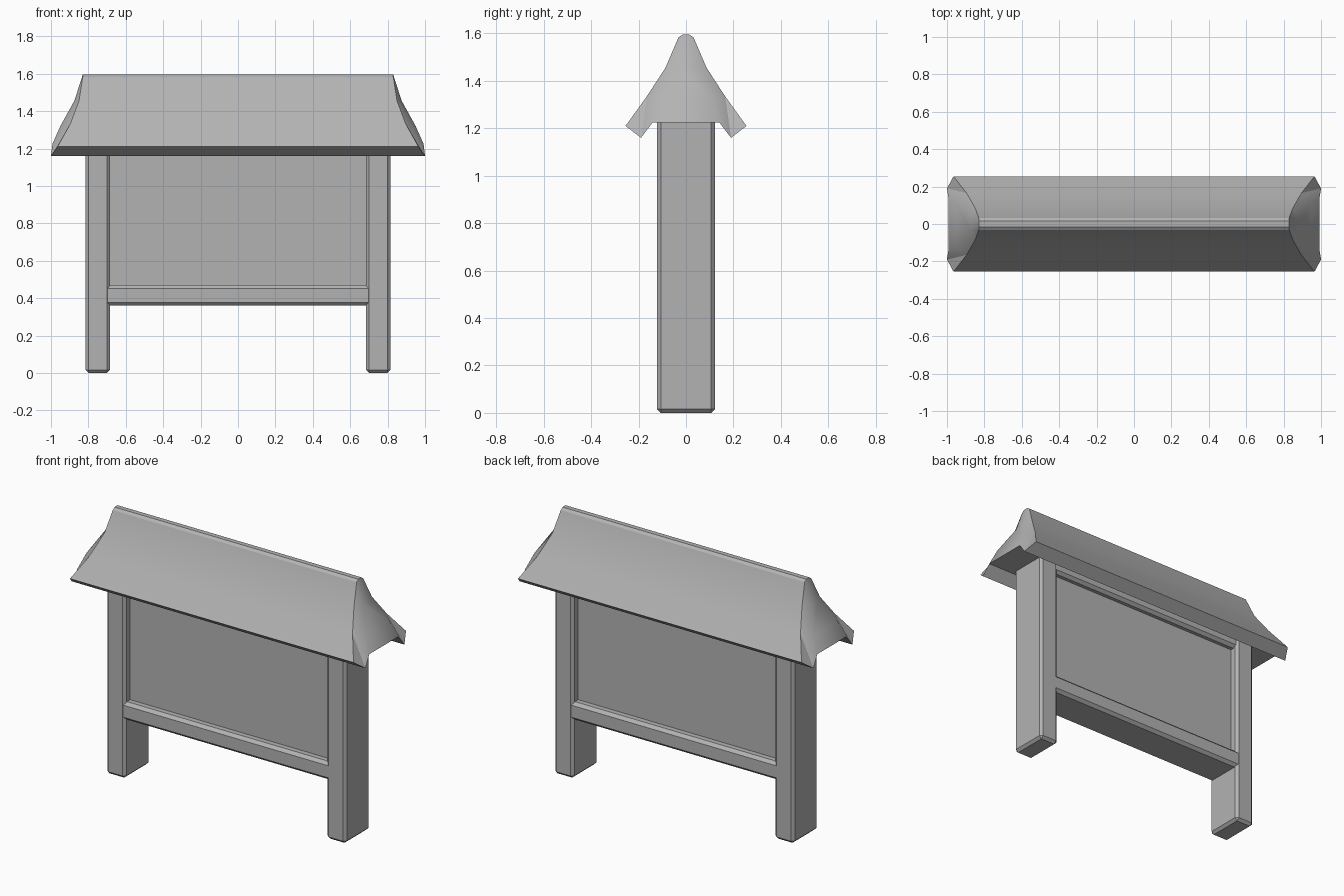
import bpy, bmesh
from math import radians

if "Cube" in bpy.data.objects:
    bpy.data.objects.remove(bpy.data.objects["Cube"], do_unlink=True)

grey = bpy.data.materials.new("plain_grey")
grey.use_nodes = True
colour = (0.45, 0.45, 0.45, 1)
grey.diffuse_color = colour
grey.node_tree.nodes["Principled BSDF"].inputs["Base Color"].default_value = colour


def finish(name, bm):
    bmesh.ops.recalc_face_normals(bm, faces=bm.faces)
    mesh = bpy.data.meshes.new(name)
    bm.to_mesh(mesh)
    bm.free()
    mesh.materials.append(grey)
    obj = bpy.data.objects.new(name, mesh)
    bpy.context.collection.objects.link(obj)
    bpy.ops.object.select_all(action="DESELECT")
    obj.select_set(True)
    bpy.context.view_layer.objects.active = obj
    bpy.ops.object.shade_smooth_by_angle(angle=radians(30))
    return obj


def box(name, low, high, bevel=0):
    bm = bmesh.new()
    bmesh.ops.create_cube(bm, size=1)
    for v in bm.verts:
        v.co = [(a + b) / 2 + c * (b - a) for a, b, c in zip(low, high, v.co)]
    if bevel:
        bmesh.ops.bevel(bm, geom=list(bm.edges), offset=bevel, segments=1,
                        profile=0.5, affect="EDGES")
    return finish(name, bm)


# Posts
for side, x in (("left", 0.75), ("right", -0.75)):
    box(side + "_post", (x - 0.065, -0.122, 0), (x + 0.065, 0.122, 1.25), 0.016)

# Board and the rails that frame it
box("notice_board", (-0.72, -0.07, 0.42), (0.72, 0.07, 1.23))
box("bottom_rail", (-0.812, -0.12, 0.36), (0.812, 0.12, 0.47), 0.018)
box("top_rail", (-0.72, -0.11, 1.17), (0.72, 0.11, 1.25), 0.018)

# Roof: each row runs from the outer slope edge to the middle of the end (x, y, z)
rows = [
    [(0.83, 0.032, 1.583), (0.83, 0.015, 1.595)],
    [(0.85, 0.087, 1.455), (0.875, 0.03, 1.455)],
    [(0.895, 0.165, 1.335), (0.95, 0.115, 1.32)],
    [(0.965, 0.255, 1.21), (1.0, 0.19, 1.16), (0.992, 0.14, 1.225)],
]
bm = bmesh.new()


def make_end(sx):
    end = []
    for row in rows:
        half = [bm.verts.new((sx * x, -y, z)) for x, y, z in row]
        other = [bm.verts.new((sx * x, y, z)) for x, y, z in reversed(row)]
        end.append(half + other)
    # Flared, slightly hollow end surface
    for upper, lower in zip(end[:2], end[1:3]):
        for i in range(3):
            bm.faces.new((upper[i], upper[i + 1], lower[i + 1], lower[i]))
    u, d = end[2], end[3]
    bm.faces.new((u[0], d[0], d[1]))
    bm.faces.new((u[0], d[1], u[1]))
    bm.faces.new((u[1], d[1], d[2]))
    bm.faces.new((u[1], d[2], d[3], u[2]))
    bm.faces.new((u[2], d[3], d[4]))
    bm.faces.new((u[2], d[4], u[3]))
    bm.faces.new((u[3], d[4], d[5]))
    # Outline of the long section: up one slope, over the ridge, down, underneath
    return ([end[i][0] for i in (3, 2, 1)] + end[0] +
            [end[i][3] for i in (1, 2)] + end[3][:0:-1])


loop_a, loop_b = make_end(1), make_end(-1)
count = len(loop_a)
for i in range(count):
    j = (i + 1) % count
    bm.faces.new((loop_a[i], loop_a[j], loop_b[j], loop_b[i]))
finish("roof", bm)
